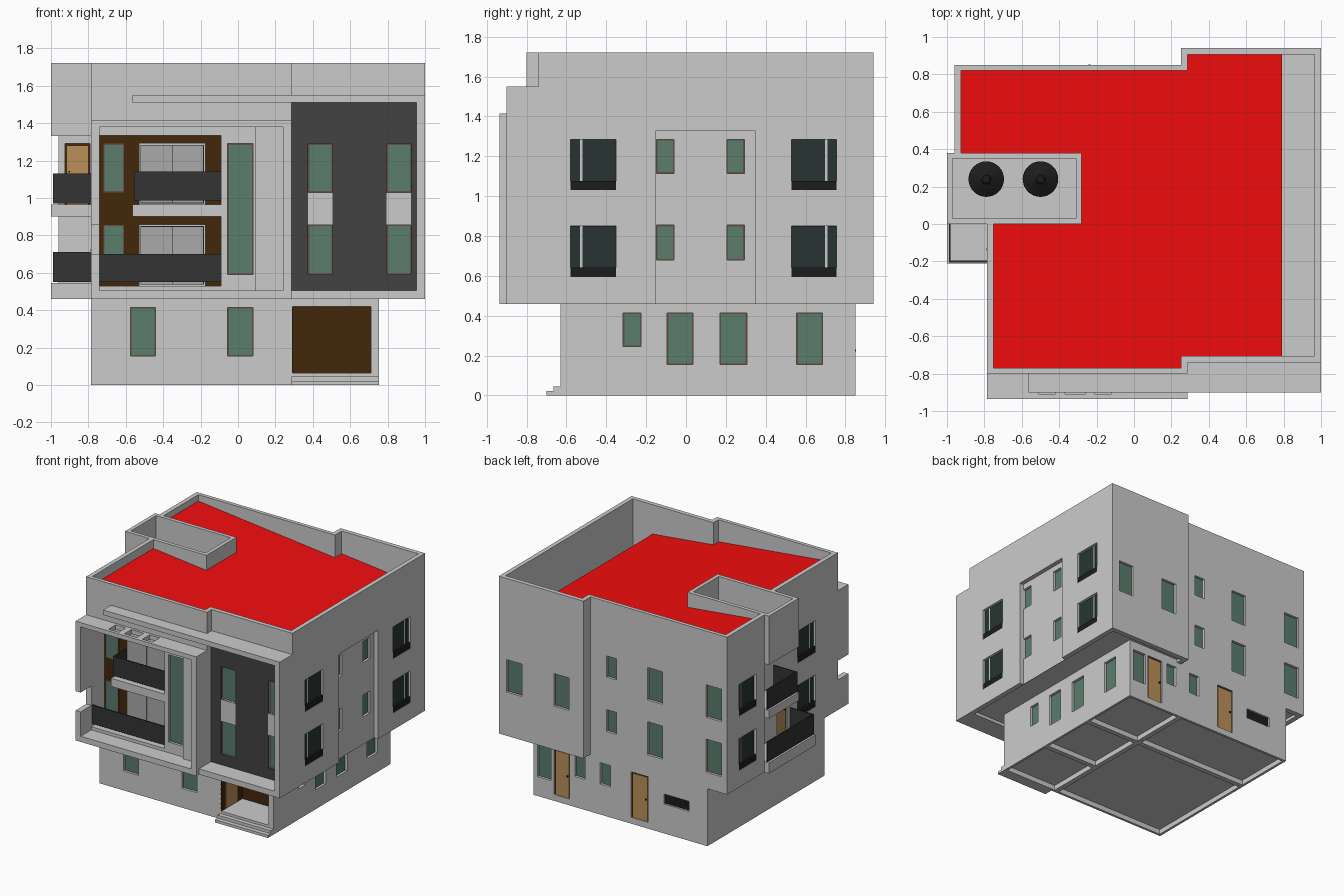
import bpy, bmesh, math

if "Cube" in bpy.data.objects:
    bpy.data.objects.remove(bpy.data.objects["Cube"])

def mat(name, r, g, b):
    m = bpy.data.materials.new(name)
    m.diffuse_color = (r, g, b, 1)
    m.use_nodes = True
    m.node_tree.nodes["Principled BSDF"].inputs["Base Color"].default_value = m.diffuse_color
    return m

RED = mat("red", .9, .004, .004)
GREEN = mat("green_glass", .1, .205, .155)
DARK = mat("dark_glass", .02, .036, .032)
BROWN = mat("brown", .055, .02, .003)
FRAME = mat("frame_brown", .14, .075, .05)
CHAR = mat("charcoal", .055, .055, .055)
BLACK = mat("black", .012, .012, .012)
RAIL = mat("railing", .033, .033, .035)
TAN = mat("wood", .5, .28, .1)
PALE = mat("pale_pane", .4, .4, .4)

def finish(name, bm, m=None):
    bmesh.ops.recalc_face_normals(bm, faces=bm.faces)
    me = bpy.data.meshes.new(name)
    bm.to_mesh(me)
    bm.free()
    o = bpy.data.objects.new(name, me)
    bpy.context.collection.objects.link(o)
    if m:
        me.materials.append(m)
    return o

def add_box(bm, x0, x1, y0, y1, z0, z1):
    r = bmesh.ops.create_cube(bm, size=1)
    for v in r['verts']:
        v.co = ((x0 + x1) / 2 + v.co.x * (x1 - x0), (y0 + y1) / 2 + v.co.y * (y1 - y0),
                (z0 + z1) / 2 + v.co.z * (z1 - z0))

def box(name, x0, x1, y0, y1, z0, z1, m=None):
    bm = bmesh.new()
    add_box(bm, x0, x1, y0, y1, z0, z1)
    return finish(name, bm, m)

def prism(name, pts, z0, z1, m=None):
    """Vertical prism; z1 may be a function of x for a sloping top."""
    bm = bmesh.new()
    f = bm.faces.new([bm.verts.new((x, y, z0)) for x, y in pts])
    r = bmesh.ops.extrude_face_region(bm, geom=[f])
    for v in r['geom']:
        if isinstance(v, bmesh.types.BMVert):
            v.co.z = z1(v.co.x) if callable(z1) else z1
    return finish(name, bm, m)

def cut(cutter, *targets):
    for t in targets:
        md = t.modifiers.new("cut", 'BOOLEAN')
        md.operation, md.solver, md.object = 'DIFFERENCE', 'EXACT', cutter
        bpy.context.view_layer.update()
        dg = bpy.context.evaluated_depsgraph_get()
        me = bpy.data.meshes.new_from_object(t.evaluated_get(dg))
        t.modifiers.clear()
        t.data = me
    bpy.data.objects.remove(cutter)

def span(face, p, u0, u1, a, b):
    """x/y range on a wall: a..b are distances outward from plane p."""
    s = 1 if face in 'RB' else -1
    d = sorted((p + s * a, p + s * b))
    return (*d, u0, u1) if face in 'RL' else (u0, u1, *d)

# --- main volumes ---
ground = box("ground_floor", -.785, .755, -.63, .85, 0, .5)
body = prism("upper_floors", [(-.785, -.8), (.285, -.8), (.285, -.74), (1, -.74), (1, .94), (.25, .94),
             (.25, .85), (-.96, .85), (-.96, .38), (-.785, .38)], .46, 1.72)
core = box("tank_room_overhang", -1, -.785, 0, .38, 1.33, 1.72)
panel = box("charcoal_panel", .285, .955, -.75, -.735, .505, 1.51, CHAR)

# --- roof well, tank room, side gutter, sloping red roof ---
well = [(-.75, 0), (-.75, -.77), (.25, -.77), (.25, -.705)]
back = [(.285, .905), (.285, .82), (-.925, .82), (-.925, .38), (-.28, .38), (-.28, 0)]
cut(prism("c", well + [(.965, -.705), (.965, .905)] + back, 1.475, 2), body)
cut(box("c", .79, .965, -.705, .905, 1.33, 1.6), body)
cut(box("c", -.97, -.31, .03, .35, 1.36, 2), body, core)
prism("red_roof", well + [(.79, -.705), (.79, .905)] + back, 1.46, lambda x: 1.485 + .107 * (.79 - x), RED)

# --- rim under the overhang ---
cut(prism("c", [(-.745, -.76), (.96, -.76), (.96, .9), (.29, .9), (.29, .81), (-.92, .81),
                (-.92, .42), (-.745, .42)], .4, .485), body)

def lathe(name, prof, x, y, m, n=32):
    bm = bmesh.new()
    vs = [bm.verts.new((r, 0, z)) for r, z in prof]
    es = [bm.edges.new(e) for e in zip(vs, vs[1:])]
    bmesh.ops.spin(bm, geom=vs + es, cent=(0, 0, 0), axis=(0, 0, 1), angle=2 * math.pi, steps=n)
    bmesh.ops.remove_doubles(bm, verts=bm.verts, dist=1e-4)
    o = finish(name, bm, m)
    o.location = (x, y, 0)

for x in (-.79, -.5):
    lathe("water_tank", [(0, 1.36), (.095, 1.36), (.095, 1.52), (.03, 1.56), (.02, 1.58), (0, 1.58)], x, .24, BLACK)

# --- front balcony recess, side recess, porch, hollow underside ---
cut(box("c", -.74, -.09, -1, -.63, .53, 1.335), body)
cut(box("c", .965, 1.1, -.15, .345, .4, 1.33), body)
cut(box("c", .29, .71, -1, -.36, .065, .42), ground)
bm = bmesh.new()
for xa, xb, ya, yb in ((-.785, .25, -.63, .34), (-.785, .25, .34, .85), (.25, .755, .34, .85),
                       (.25, .755, -.15, .34), (.25, .755, -.63, -.15)):
    add_box(bm, xa + .02, xb - .02, ya + .02, yb - .02, -.1, .04)
cut(finish("c", bm), ground)
box("porch_back", .29, .71, -.365, -.35, .065, .42, BROWN)
box("porch_side", .285, .295, -.63, -.36, .065, .42, BROWN)
box("entrance_door", .288, .298, -.58, -.43, .067, .39, TAN)
box("step_low", .285, .755, -.7, -.63, 0, .022)
box("step_high", .285, .755, -.665, -.63, .02, .045)

# --- windows: (wall, plane, u0, u1, z0, z1) ---
TALL, SMALL = ((1.03, 1.29), (.59, .855)), ((1.115, 1.285), (.68, .855))
wins = []
for u0, u1 in ((-.575, -.44), (-.055, .08)):
    wins.append(('F', -.63, u0, u1, .155, .415))
wins.append(('F', -.8, -.055, .08, .59, 1.29))
for u0, u1, z0 in ((-.315, -.225, .245), (-.095, .035, .155), (.17, .305, .155), (.555, .685, .155)):
    wins.append(('R', .755, u0, u1, z0, .415))
for z0, z1 in TALL:
    wins += [('F', -.75, c - .065, c + .065, z0, z1) for c in (.44, .86)]
    wins += [('B', .85, c - .068, c + .068, z0, z1) for c in (-.32, -.84)]
for z0, z1 in SMALL:
    wins += [('R', .965, u, u + .088, z0, z1) for u in (-.148, .205)]
    wins.append(('B', .85, .02, .11, z0, z1))
wins += [('B', .94, c - .068, c + .068, .66, .92) for c in (.445, .865)]
wins[-2:] = [('B', .94, c - .068, c + .068, .81, 1.07) for c in (.445, .865)]
wins += [('B', .85, .6, .72, .155, .415), ('B', .85, .3, .39, .245, .415), ('B', .85, .075, .165, .245, .415)]
# dark sliding windows; last value is the side of the narrow leaf
slides = []
for z0, z1 in ((1.03, 1.285), (.595, .85)):
    slides += [('R', 1, -.58, -.35, z0, z1, -1), ('R', 1, .53, .755, z0, z1, 1),
               ('L', -.96, .48, .70, z0, z1, 1), ('L', -.785, -.52, -.29, z0, z1, -1)]
doors = [('B', .85, -.26, -.11, .05, .415), ('B', .85, .435, .575, .05, .415),
         ('F', .38, -.925, -.79, .965, 1.29), ('L', -.785, -.16, -.03, .545, .86)]
vent = ('B', .85, -.62, -.4, .235, .315)

bm = bmesh.new()
for f, p, u0, u1, z0, z1, *_ in wins + slides + doors + [vent]:
    add_box(bm, *span(f, p, u0, u1, -.03, .02), z0, z1)
cut(finish("c", bm), body, ground, panel)

def window(f, p, u0, u1, z0, z1, a=-.032):
    box("window_frame", *span(f, p, u0, u1, a, a + .012), z0, z1, FRAME)
    box("window_glass", *span(f, p, u0 + .006, u1 - .006, a, a + .016), z0 + .006, z1 - .006, GREEN)

for w in wins:
    window(*w)
for f, p, u0, u1, z0, z1, s in slides:
    box("slider_frame", *span(f, p, u0, u1, -.032, -.022), z0, z1, BLACK)
    m = u0 + .053 if s < 0 else u1 - .053
    box("slider_post", *span(f, p, m - .004, m + .008, -.032, -.016), z0, z1)
    box("slider_glass", *span(f, p, u0 + .003, m - .004, -.03, -.018), z0, z1 - .004, DARK)
    box("slider_glass", *span(f, p, m + .008, u1 - .003, -.03, -.018), z0, z1 - .004, DARK)
    box("slider_guard", *span(f, p, u0, u1, -.03, -.002), z0, z0 + .047, BLACK)
box("vent", *span(*vent[:4], -.032, -.015), *vent[4:], BLACK)

# --- doors ---
for f, p, u0, u1, z0, z1 in doors:
    box("door_frame", *span(f, p, u0, u1, -.032, -.012), z0, z1, BROWN)
    box("door_leaf", *span(f, p, u0 + .012, u1 - .012, -.03, -.008), z0, z1 - .012, TAN)
    box("door_handle", *span(f, p, u0 + .018, u0 + .028, -.01, .003), z0 + .17, z0 + .18, BLACK)

# --- front left frame with pergola openings and side notch ---
frame = box("front_frame", -.785, .285, -.935, -.8, .46, 1.415)
cut(box("c", -.74, .24, -1, -.7, .505, 1.38), frame)
bm = bmesh.new()
for a, b in ((-.51, -.42), (-.37, -.26), (-.21, -.12)):
    add_box(bm, a, b, -.91, -.82, 1.3, 1.5)
add_box(bm, -.9, -.735, -1, -.7, .70, .855)
cut(finish("c", bm), frame)
box("frame_pier", .09, .24, -.825, -.8, .505, 1.38)

# --- right frame and canopy band ---
box("canopy_left", -.565, .285, -.9, -.8, 1.51, 1.55)
box("canopy_right", .285, 1, -.9, -.74, 1.51, 1.55)
box("right_frame_sill", .285, 1, -.9, -.73, .46, .505)
box("right_frame_post", .955, 1, -.9, -.73, .505, 1.51)
for c in (.44, .86):
    box("spandrel", c - .065, c + .065, -.753, -.735, .855, 1.03)

# --- front balconies ---
box("balcony_back_wall", -.74, -.09, -.635, -.62, .53, 1.335, BROWN)
box("balcony_slab", -.565, -.09, -.8, -.63, .9, .965)
box("balcony_floor", -.74, -.09, -.8, -.63, .5, .53)
box("railing_lower", -.74, -.09, -.79, -.78, .55, .70, RAIL)
box("railing_upper", -.555, -.09, -.79, -.78, .985, 1.14, RAIL)
box("railing_upper_side", -.555, -.545, -.79, -.635, .985, 1.14, RAIL)
for z0, z1, zf in ((1.03, 1.29, .965), (.59, .855, .53)):
    window('F', -.635, -.72, -.61, z0, z1, -.005)
    box("patio_door_frame", -.53, -.175, -.645, -.63, zf, z1 + .003)
    box("patio_door_gap", -.522, -.183, -.647, -.63, zf + .006, z1 - .006, BLACK)
    for a, b in ((-.518, -.354), (-.35, -.187)):
        box("patio_door_pane", a, b, -.65, -.63, zf + .01, z1 - .01, PALE)

# --- left side balconies ---
for y0, z0, z1 in ((-.21, .46, .545), (0, .9, .965)):
    box("side_balcony_slab", -1, -.785, y0, .38, z0, z1)
    r0, r1 = z1 + .005, z1 + .165
    box("side_railing_front", -.99, -.785, y0 + .005, y0 + .015, r0, r1, RAIL)
    box("side_railing", -.99, -.98, y0 + .005, .38, r0, r1, RAIL)
